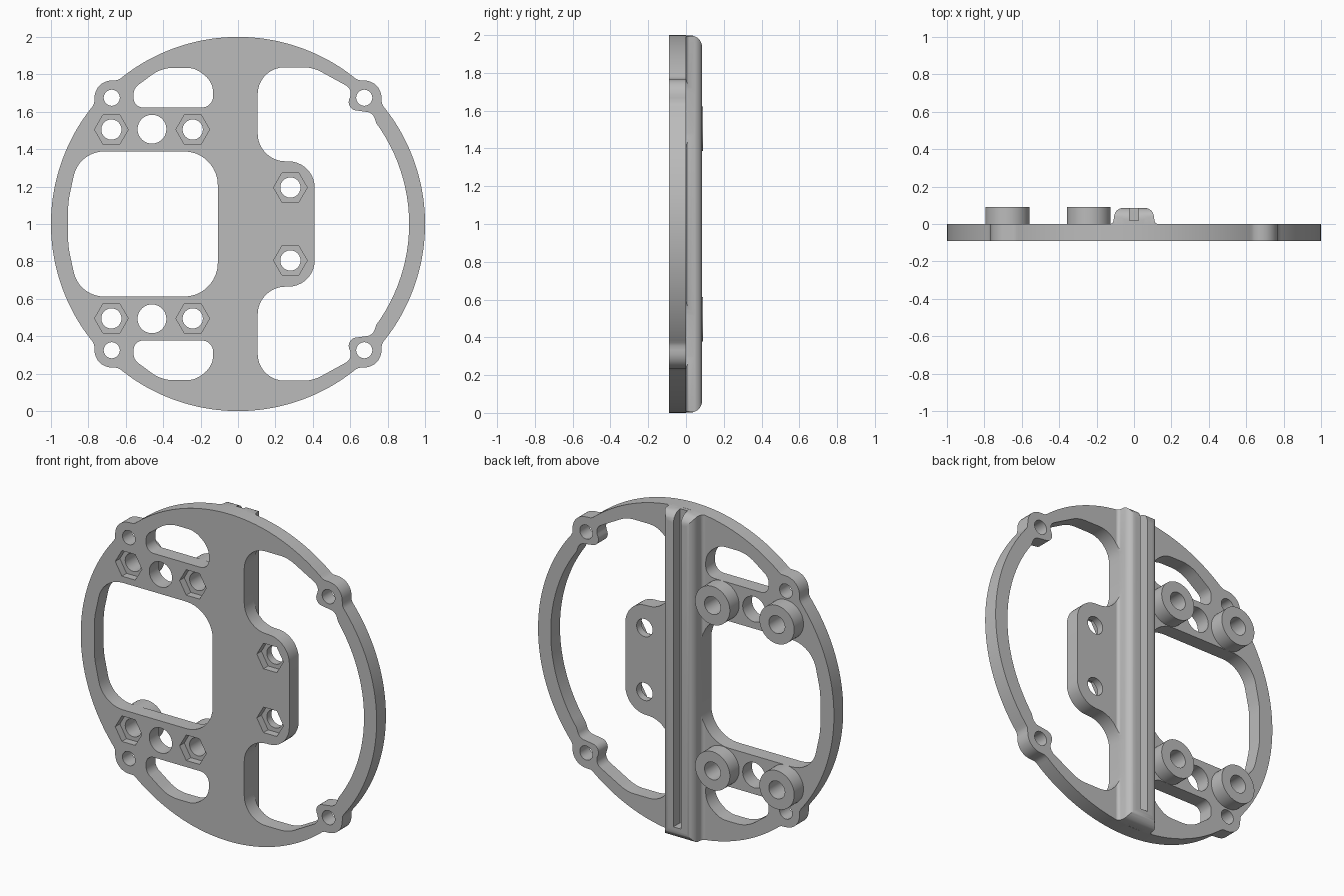
import bpy, bmesh, math
from mathutils import Vector

if "Cube" in bpy.data.objects:
    bpy.data.objects.remove(bpy.data.objects["Cube"], do_unlink=True)

grey = bpy.data.materials.new("plain grey")
grey.use_nodes = True
grey.diffuse_color = (0.5, 0.5, 0.5, 1)
grey.node_tree.nodes["Principled BSDF"].inputs["Base Color"].default_value = (0.5, 0.5, 0.5, 1)

THICK = 0.09


def circle(x, z, r, n=40):
    return [(x + r * math.cos(math.tau * i / n), z + r * math.sin(math.tau * i / n)) for i in range(n)]


def rounded(corners, steps=9):
    """Polygon of (x, z, radius) corners with each corner replaced by an arc."""
    out = []
    for i, (x, z, r) in enumerate(corners):
        p = Vector((x, z))
        a = (Vector(corners[i - 1][:2]) - p)
        b = (Vector(corners[(i + 1) % len(corners)][:2]) - p)
        if r == 0:
            out.append((x, z))
            continue
        half = a.angle(b) / 2
        reach = min(r / math.tan(half), 0.49 * a.length, 0.49 * b.length)
        r = reach * math.tan(half)
        a.normalize()
        b.normalize()
        centre = p + (a + b).normalized() * (r / math.sin(half))
        start, end = p + a * reach - centre, p + b * reach - centre
        for k in range(steps + 1):
            t = k / steps
            sweep = start.angle(end)
            v = (start * math.sin((1 - t) * sweep) + end * math.sin(t * sweep)) / math.sin(sweep)
            out.append(tuple(centre + v))
    return out


def prism(name, loops, lo, hi, place=lambda u, v, w: (u, w, 1 + v)):
    """Solid made by extruding each closed loop from lo to hi."""
    bm = bmesh.new()
    for loop in loops:
        low = [bm.verts.new(place(u, v, lo)) for u, v in loop]
        high = [bm.verts.new(place(u, v, hi)) for u, v in loop]
        bm.faces.new(low)
        bm.faces.new(high[::-1])
        for i in range(len(loop)):
            bm.faces.new((low[i - 1], high[i - 1], high[i], low[i]))
    bmesh.ops.recalc_face_normals(bm, faces=bm.faces)
    mesh = bpy.data.meshes.new(name)
    bm.to_mesh(mesh)
    bm.free()
    mesh.materials.append(grey)
    obj = bpy.data.objects.new(name, mesh)
    bpy.context.collection.objects.link(obj)
    return obj


def combine(obj, cutter, operation="DIFFERENCE"):
    mod = obj.modifiers.new("cut", "BOOLEAN")
    mod.operation, mod.solver, mod.object = operation, "EXACT", cutter
    bpy.context.view_layer.update()
    graph = bpy.context.evaluated_depsgraph_get()
    mesh = bpy.data.meshes.new_from_object(obj.evaluated_get(graph))
    obj.modifiers.clear()
    obj.data = mesh


def flip(loop):
    return [(u, -v) for u, v in loop]


def rim_radius(angle):
    """Disc of radius one, blended into four round lugs."""
    d, rho, blend = 0.955, 0.092, 0.03
    off = min(abs((angle - s * math.pi / 4 + math.pi) % math.tau - math.pi) for s in (1, 3, 5, 7))
    lug = d * math.cos(off) + math.sqrt(max(rho ** 2 - (d * math.sin(off)) ** 2, 0)) if off < 0.3 else 0
    h = max(blend - abs(1 - lug), 0)
    return max(1, lug) + h * h / (4 * blend)


# Outer plate outline
N = 360
outline = [(rim_radius(math.tau * i / N) * math.cos(math.tau * i / N),
            rim_radius(math.tau * i / N) * math.sin(math.tau * i / N)) for i in range(N)]
plate = prism("ring_plate", [outline], -THICK, 0)

# Large windows and the slim windows above and below
upper = [(0.41, 0.335, 0.14), (0.105, 0.335, 0.155), (0.105, 0.838, 0.21), (0.4, 0.838, 0.2),
         (0.615, 0.72, 0.05), (0.575, 0.615, 0.09), (0.72, 0.595, 0.06)]
arc = [(0.915 * math.cos(math.radians(a)), 0.915 * math.sin(math.radians(a)), 0) for a in range(36, 0, -3)]
half = upper + arc
open_window = rounded(half + [(x, -z, r) for x, z, r in half[::-1]])
side = [(-0.108, 0.388, 0.18), (-0.85, 0.388, 0.19), (-0.908, 0.12, 0.4)]
side_window = rounded(side + [(x, -z, r) for x, z, r in side[::-1]])
slim = rounded([(-0.558, 0.623, 0.065), (-0.558, 0.725, 0.06), (-0.41, 0.835, 0.2),
                (-0.23, 0.835, 0.13), (-0.133, 0.76, 0.12), (-0.133, 0.623, 0.06)])
windows = prism("window_cutter", [open_window, side_window, slim, flip(slim)], -0.3, 0.3)

# Round holes and hexagonal nut pockets
bolts = [(x, s * 0.505) for x in (-0.677, -0.242) for s in (-1, 1)]
nuts = bolts + [(0.28, -0.195), (0.28, 0.195)]
holes = [circle(x, z, 0.054) for x, z in nuts]
holes += [circle(-0.46, s * 0.507, 0.077) for s in (-1, 1)]
holes += [circle(sx * 0.675, sz * 0.675, 0.043) for sx in (-1, 1) for sz in (-1, 1)]
hole_cutter = prism("hole_cutter", holes, -0.3, 0.3)
pocket_cutter = prism("pocket_cutter", [circle(x, z, 0.09, 6) for x, z in nuts], -0.3, -0.045)
for cutter in (windows, hole_cutter, pocket_cutter):
    combine(plate, cutter)

# Central rib: flared section with rounded ends and a slot open at the top
section = rounded([(-0.15, -0.02, 0), (-0.15, 0, 0), (-0.112, 0, 0.035), (-0.1, 0.086, 0.06), (0.1, 0.086, 0.06),
                   (0.112, 0, 0.035), (0.15, 0, 0), (0.15, -0.02, 0)])
rib = prism("centre_rib", [section], 0.0, 2.0, lambda u, v, w: (u, v, w))
ends = rounded([(-0.05, 0.001, 0), (0.086, 0.001, 0.065), (0.086, 1.999, 0.065), (-0.05, 1.999, 0)])
end_shape = prism("end_shape", [ends], -0.3, 0.3, lambda u, v, w: (w, u, v))
slot = prism("slot_cutter", [[(-0.025, -0.92), (0.025, -0.92), (0.025, 1.2), (-0.025, 1.2)]], 0.02, 0.3)
disc = prism("disc_shape", [outline], -0.3, 0.3)
combine(rib, end_shape, "INTERSECT")
combine(rib, disc, "INTERSECT")
combine(rib, windows)
combine(rib, slot)

# Standoff bosses on the back
parts = [plate, rib]
for i, (x, z) in enumerate(bolts):
    boss = prism(f"boss_{i + 1}", [circle(x, z, 0.1175, 48)], 0, 0.09)
    combine(boss, hole_cutter)
    parts.append(boss)

for helper in (windows, hole_cutter, pocket_cutter, end_shape, slot, disc):
    bpy.data.objects.remove(helper, do_unlink=True)

# Smooth the curved walls, keep the edges sharp
bpy.ops.object.select_all(action="DESELECT")
for part in parts:
    part.select_set(True)
bpy.context.view_layer.objects.active = plate
bpy.ops.object.shade_smooth_by_angle(angle=math.radians(30))
